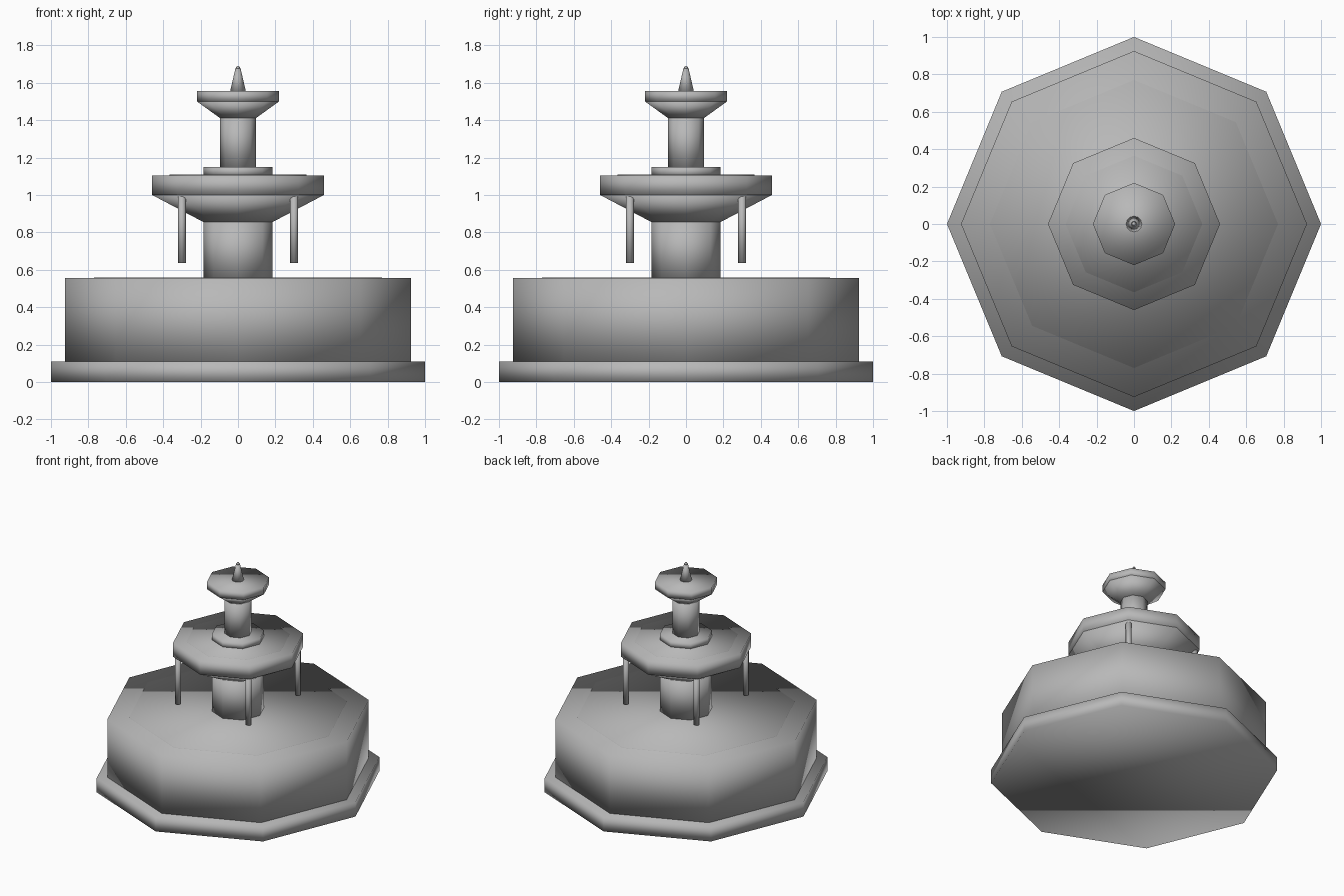
import bpy
from math import pi, cos, sin

cube = bpy.data.objects.get("Cube")
if cube:
    bpy.data.objects.remove(cube, do_unlink=True)

# One plain stone colour
stone = bpy.data.materials.new("grey stone")
stone.use_nodes = True
colour = (0.48, 0.48, 0.48, 1)
stone.diffuse_color = colour
stone.node_tree.nodes["Principled BSDF"].inputs["Base Color"].default_value = colour


def frustum(name, r_low, r_top, z_low, z_top, x=0, y=0, sides=8):
    """Smooth-shaded prism or cone with a corner on each axis."""
    turns = [2 * pi * i / sides for i in range(sides)]
    verts = [(r * cos(a), r * sin(a), z)
             for r, z in ((r_low, z_low), (r_top, z_top)) for a in turns]
    faces = [(i, (i + 1) % sides, sides + (i + 1) % sides, sides + i)
             for i in range(sides)]
    faces += [tuple(reversed(range(sides))), tuple(range(sides, 2 * sides))]
    mesh = bpy.data.meshes.new(name)
    mesh.from_pydata(verts, [], faces)
    mesh.materials.append(stone)
    for face in mesh.polygons:
        face.use_smooth = True
    obj = bpy.data.objects.new(name, mesh)
    obj.location = (x, y, 0)
    bpy.context.collection.objects.link(obj)
    return obj


# Lower basin
frustum("base_step", 1.0, 1.0, 0, 0.11)
frustum("basin", 0.925, 0.925, 0.11, 0.555)
frustum("basin_water", 0.77, 0.77, 0.545, 0.559)

# Middle tier
frustum("lower_column", 0.185, 0.185, 0.55, 0.86)
frustum("middle_bowl_underside", 0.185, 0.46, 0.855, 1.0)
frustum("middle_bowl_rim", 0.46, 0.46, 1.0, 1.105)
frustum("middle_water", 0.365, 0.365, 1.095, 1.108)

# Top tier
frustum("collar", 0.185, 0.185, 1.1, 1.15)
frustum("upper_column", 0.095, 0.095, 1.145, 1.415)
frustum("top_bowl_underside", 0.095, 0.22, 1.41, 1.5)
frustum("top_bowl_rim", 0.22, 0.22, 1.5, 1.555)

# Pointed finial with a blunted tip
frustum("finial", 0.043, 0.014, 1.55, 1.675, sides=12)
frustum("finial_tip", 0.014, 0.005, 1.675, 1.69, sides=12)

# Four water streams falling from the diagonal corners of the middle bowl
for side_x, label_x in ((-1, "right"), (1, "left")):
    for side_y, label_y in ((-1, "front"), (1, "back")):
        frustum(f"water_stream_{label_y}_{label_x}", 0.021, 0.021, 0.635, 1.01,
                x=0.3 * side_x, y=0.3 * side_y)
